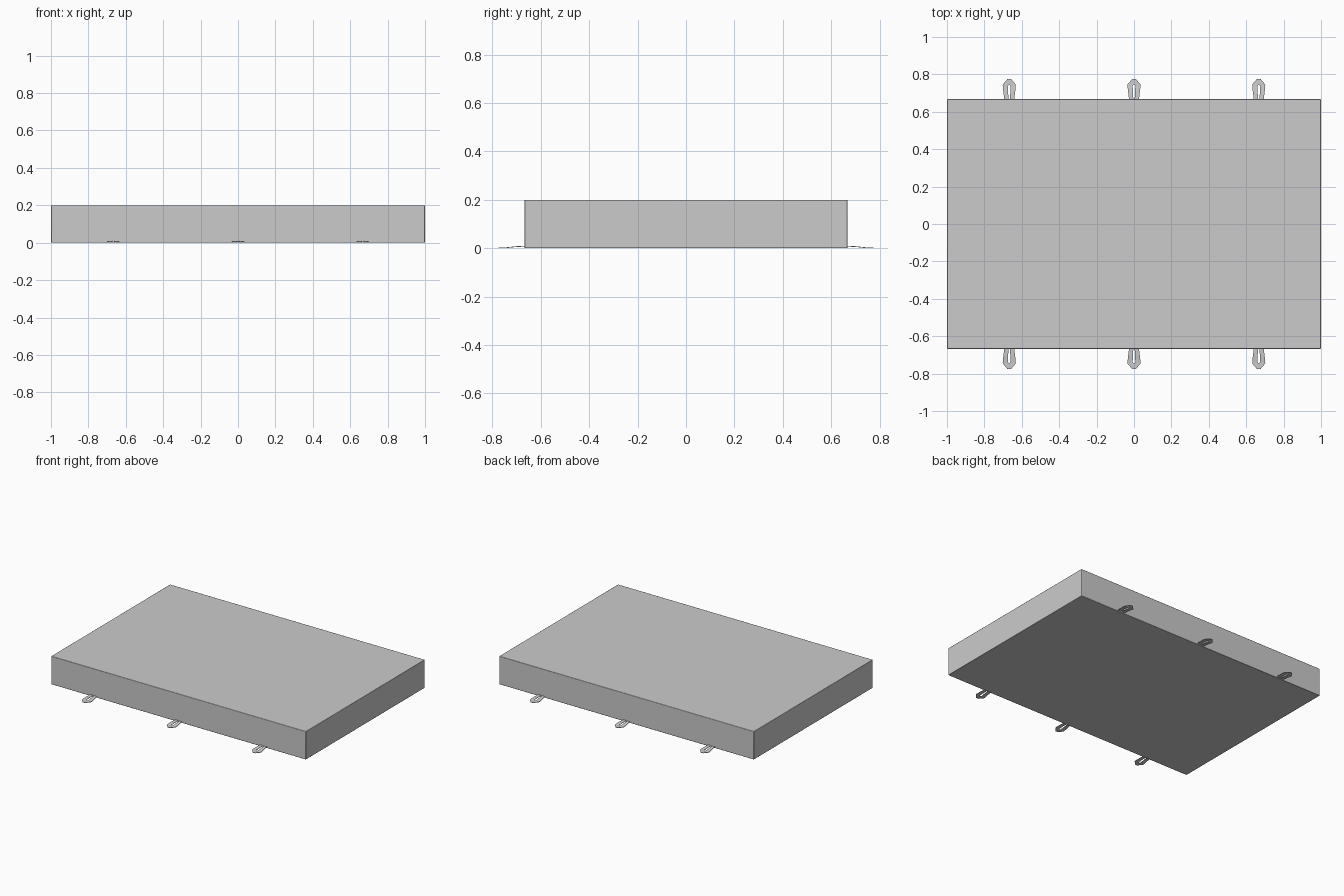
import bpy, bmesh

if "Cube" in bpy.data.objects:
    bpy.data.objects.remove(bpy.data.objects["Cube"])

HX, HY, H = 1.0, 0.667, 0.2

# Slab body with tiny softened edges
bpy.ops.mesh.primitive_cube_add(size=1, location=(0, 0, H / 2))
body = bpy.context.object
body.name = "body_slab"
body.scale = (2 * HX, 2 * HY, H)
bpy.ops.object.transform_apply(location=True, scale=True)
bev = body.modifiers.new("soft_edges", 'BEVEL')
bev.width = 0.003
bev.segments = 2
bpy.ops.object.shade_smooth_by_angle()

# Half tab: rows of (inner x, outer x, distance from body, top height)
ROWS = [(0.003, 0.026, -0.004, 0.010),
        (0.006, 0.031, 0.035, 0.008),
        (0.007, 0.035, 0.072, 0.004),
        (0.000, 0.034, 0.080, 0.0035),
        (0.000, 0.010, 0.108, 0.003)]
THICK = 0.003


def tab(name, cx, side):
    """Slotted, pointed clip running outward from one long side."""
    bm = bmesh.new()
    for s in (1, -1):
        rows = [[bm.verts.new((cx + s * x, side * (HY + d), z)) for x in (xi, xo)]
                for xi, xo, d, z in ROWS]
        for a, b in zip(rows, rows[1:]):
            bm.faces.new((a[0], a[1], b[1], b[0]))
    bmesh.ops.remove_doubles(bm, verts=bm.verts, dist=1e-5)
    bmesh.ops.recalc_face_normals(bm, faces=bm.faces)
    # give the sheet its thickness downward
    geo = bmesh.ops.extrude_face_region(bm, geom=bm.faces[:])["geom"]
    for v in geo:
        if isinstance(v, bmesh.types.BMVert):
            v.co.z -= THICK
    bmesh.ops.recalc_face_normals(bm, faces=bm.faces)
    me = bpy.data.meshes.new(name)
    bm.to_mesh(me)
    bm.free()
    bpy.context.collection.objects.link(bpy.data.objects.new(name, me))


# Three tabs along each long side
for side, label in ((-1, "front"), (1, "back")):
    for cx, pos in ((-0.667, "left"), (0, "middle"), (0.667, "right")):
        tab(f"{label}_tab_{pos}", cx, side)
